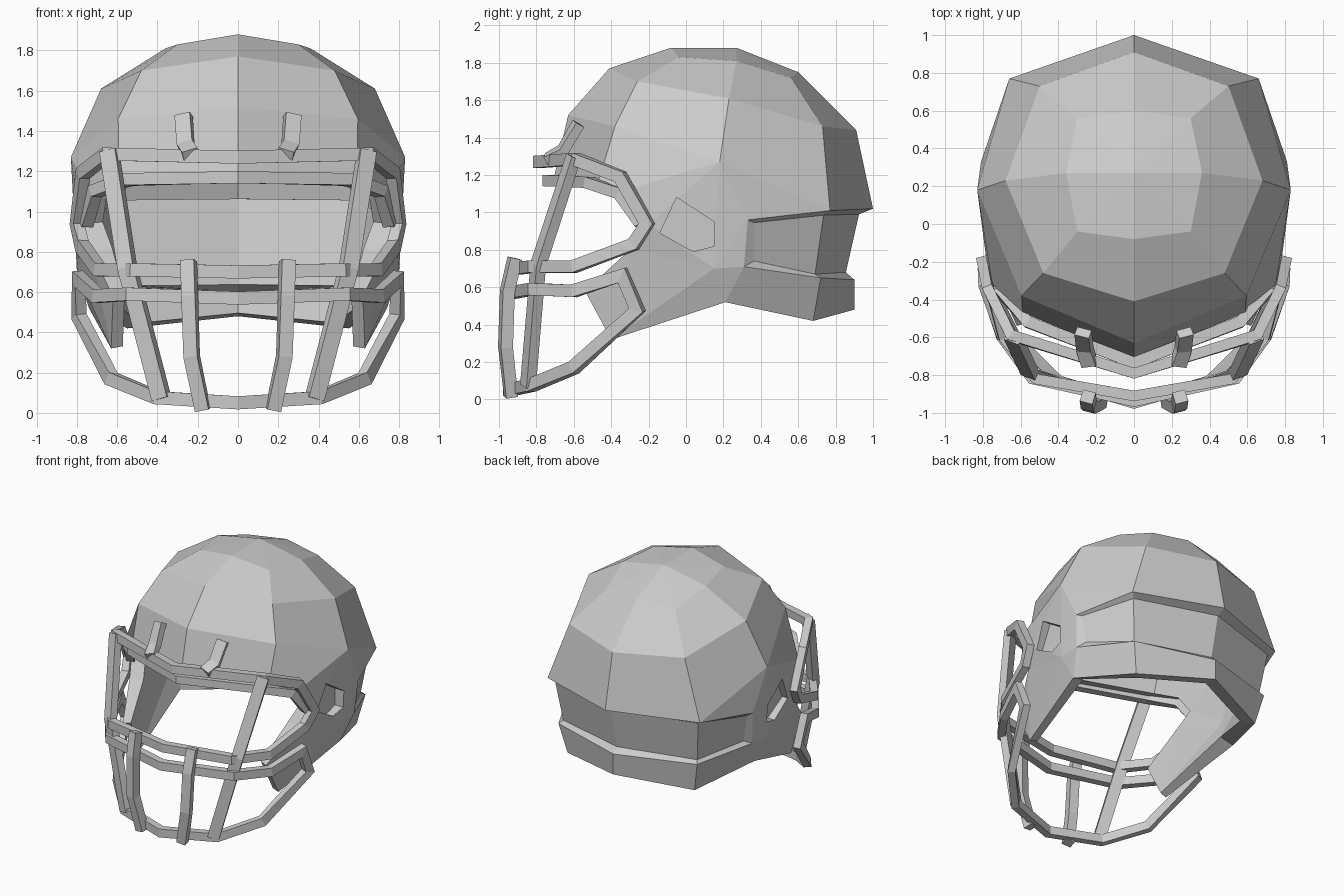
import bpy, bmesh
from mathutils import Vector as V

if "Cube" in bpy.data.objects:
    bpy.data.objects.remove(bpy.data.objects["Cube"])


def make(name, verts, faces):
    me = bpy.data.meshes.new(name)
    me.from_pydata([tuple(v) for v in verts], [], faces)
    bm = bmesh.new()
    bm.from_mesh(me)
    bmesh.ops.remove_doubles(bm, verts=bm.verts, dist=0.0005)
    bmesh.ops.recalc_face_normals(bm, faces=bm.faces)
    bm.to_mesh(me)
    bm.free()
    ob = bpy.data.objects.new(name, me)
    bpy.context.collection.objects.link(ob)
    return ob


def flip(p):
    return (-p[0], p[1], p[2])


# Rectangular bar swept along a path, w across and d deep, mitred at bends
def bar(name, path, w, d, closed=False, side=None):
    P = [V(p) for p in path]
    n = len(P)
    verts, faces = [], []
    for i, p in enumerate(P):
        a = (p - P[i - 1]).normalized() if closed or i else None
        b = (P[(i + 1) % n] - p).normalized() if closed or i < n - 1 else None
        a, b = a or b, b or a
        t = (a + b).normalized()
        if side:
            s = V(side).normalized()
            s = (s - t * s.dot(t)).normalized()
            out = s.cross(t).normalized()
        else:
            out = V((p.x, p.y, 0)).normalized()
            out = (out - t * out.dot(t)).normalized()
            s = t.cross(out)
        bend = b - a
        k = 1 / max(0.6, t.dot(a))
        across = abs(bend.dot(s)) > abs(bend.dot(out))
        ks, ko = (k, 1) if across else (1, k)
        for u, v in ((1, 1), (-1, 1), (-1, -1), (1, -1)):
            verts.append(p + s * (u * w * ks / 2) + out * (v * d * ko / 2))
    for i in range(n if closed else n - 1):
        j = (i + 1) % n
        for c in range(4):
            e = (c + 1) % 4
            faces.append((i * 4 + c, i * 4 + e, j * 4 + e, j * 4 + c))
    if not closed:
        faces += [(0, 1, 2, 3), tuple(range(4 * n - 4, 4 * n))]
    return make(name, verts, faces)


def mirrored_path(half):
    return [flip(p) for p in reversed(half) if p[0] > 0] + list(half)


def mirrored_loop(half):
    return list(half) + [flip(p) for p in reversed(half) if p[0] > 0]


# Shell: right half in rings of back, back corner, side, front corner, front
rings = {
    'a': [(0, .6, 1.75), (.3, .56, 1.72), (.36, .27, 1.81), (.3, -.04, 1.83), (0, -.08, 1.88)],
    'b': [(0, .91, 1.44), (.5, .73, 1.46), (.68, .23, 1.61), (.48, -.26, 1.7), (0, -.41, 1.77)],
    'c': [(0, 1, 1.02), (.66, .77, 1.01), (.83, .18, 1.27), (.595, -.38, 1.46), (0, -.63, 1.52)]}
# Lower back: recess top, recess bottom, flange top, flange bottom
lower = {
    'd': [(0, .925, .99), (.62, .735, .985), (.785, .365, .945)],
    'e': [(0, .855, .68), (.58, .69, .67), (.755, .365, .74)],
    'f': [(0, .9, .64), (.6, .72, .65), (.79, .31, .71)],
    'g': [(0, .9, .48), (.55, .68, .42), (.74, .21, .52)]}
# Recess end, side crease, brow, eye opening and jaw
extra = {
    'R': (.81, .33, .96), 'M': (.8, .15, .7), 'T': (0, .27, 1.88),
    'B': (0, -.71, 1.17), 'C': (.59, -.47, 1.16), 'D': (.75, -.32, 1.12),
    'E': (.78, -.2, .94), 'F': (.73, -.3, .8), 'G': (.62, -.54, .58), 'H': (.63, -.4, .32)}
pts = {k + str(i): p for r in (rings, lower) for k, row in r.items() for i, p in enumerate(row)}
pts.update(extra)
polys = [f"T a{i} a{i+1}" for i in range(4)]
polys += [f"{u}{i} {u}{i+1} {l}{i+1} {l}{i}" for u, l in ("ab", "bc") for i in range(4)]
polys += [f"{u}0 {u}1 {l}1 {l}0" for u, l in ("cd", "de", "ef", "fg")]
polys += [f"{u}1 {u}2 {l}2 {l}1" for u, l in ("de", "ef", "fg")]
polys += ["c1 c2 R", "c1 R d2 d1", "d2 R f2 e2", "c3 c4 B C", "c2 c3 C D", "c2 D E",
          "c2 E M", "c2 M R", "R M f2", "f2 M g2", "M E F", "M F H", "F G H", "M H g2"]
keys = list(pts)
half = [[keys.index(k) for k in f.split()] for f in polys]
n = len(keys)
shell = make("helmet_shell", list(pts.values()) + [flip(p) for p in pts.values()],
             half + [[i + n for i in reversed(f)] for f in half])
# Wall thickness, thinner at the jaw tips
vg = shell.vertex_groups.new(name="thickness")
for v in shell.data.vertices:
    vg.add([v.index], .55 if v.co.y < -.35 and v.co.z < .7 else 1, 'REPLACE')
sol = shell.modifiers.new("thickness", 'SOLIDIFY')
sol.thickness, sol.offset, sol.vertex_group = 0.11, -1, "thickness"

# Ear recesses
ear = [(-.05, 1.08), (.15, .95), (.15, .82), (.04, .79), (-.14, .89)]
for s in (1, -1):
    cut = make("ear_cutter", [(s * x, y, z) for x in (.735, 1) for y, z in ear],
               [range(5), range(5, 10)] + [(i, (i + 1) % 5, (i + 1) % 5 + 5, i + 5) for i in range(5)])
    cut.hide_render = True
    cut.hide_set(True)
    mod = shell.modifiers.new("ear", 'BOOLEAN')
    mod.operation, mod.object, mod.solver = 'DIFFERENCE', cut, 'EXACT'

# Brow bumper along the top of the face opening
brow = [(0, -.735, 1.17), (.56, -.52, 1.16), (.71, -.35, 1.1), (.755, -.24, .94)]
bar("brow_bumper", mirrored_path(brow), .06, .06)

# Face mask: upper eye loop and lower jaw loop
eye = [(0, -.79, 1.27), (.65, -.59, 1.285), (.77, -.35, 1.19), (.8, -.21, .94),
       (.775, -.28, .83), (.69, -.6, .71), (.52, -.82, .71), (0, -.91, .7)]
bar("eye_loop", mirrored_loop(eye), .065, .055, True)
jaw = [(0, -.94, .57), (.54, -.82, .59), (.7, -.6, .58), (.79, -.34, .665),
       (.79, -.26, .48), (.63, -.6, .17), (.4, -.83, .075), (0, -.95, .05)]
bar("jaw_loop", mirrored_loop(jaw), .065, .055, True)

# Upright mask bars and the clips above the brow
outer = [(.64, -.6, 1.3), (.55, -.79, .72), (.38, -.845, .07)]
inner = [(.245, -.915, .755), (.24, -.955, .58), (.23, -.965, .28), (.175, -.935, .015)]
clip = [(.27, -.575, 1.475), (.26, -.66, 1.33), (.235, -.745, 1.285)]
for s, f, tag in ((1, lambda p: p, "right"), (-1, flip, "left")):
    bar("outer_upright_" + tag, [f(p) for p in outer], .085, .055, side=(.9, s * .4, 0))
    bar("inner_upright_" + tag, [f(p) for p in inner], .07, .065)
    bar("mask_clip_" + tag, [f(p) for p in clip], .08, .05, side=(.93, s * .36, 0))
